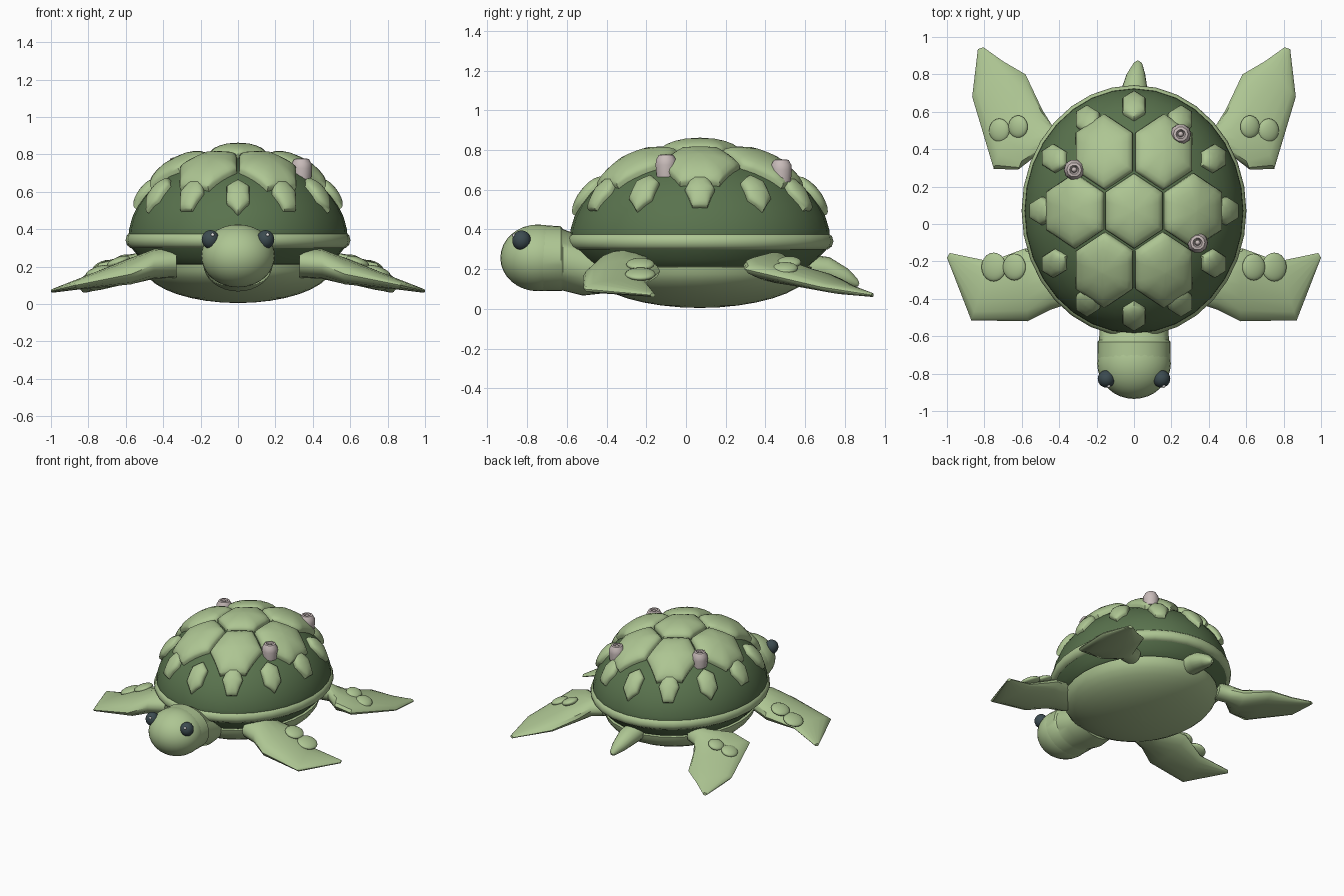
import bpy, bmesh, math
from mathutils import Vector

if "Cube" in bpy.data.objects:
    bpy.data.objects.remove(bpy.data.objects["Cube"])


def material(name, rgb):
    m = bpy.data.materials.new(name)
    m.use_nodes = True
    m.diffuse_color = (*rgb, 1)
    bsdf = m.node_tree.nodes["Principled BSDF"]
    bsdf.inputs["Base Color"].default_value = (*rgb, 1)
    bsdf.inputs["Roughness"].default_value = 0.7
    return m


LIGHT = material("light_green", (0.42, 0.56, 0.29))
DARK = material("dark_green", (0.10, 0.17, 0.075))
SLATE = material("eye_slate", (0.045, 0.07, 0.08))
SHELLY = material("barnacle_pink", (0.58, 0.50, 0.49))
WHITE = material("eye_glint", (0.85, 0.85, 0.85))

MID = 0.07                      # shell centre along y
A, B, C, BASE = 0.588, 0.658, 0.465, 0.335   # dome half-axes and base height


def finish(name, bm, mat, angle=40):
    bmesh.ops.recalc_face_normals(bm, faces=bm.faces)
    me = bpy.data.meshes.new(name)
    bm.to_mesh(me)
    bm.free()
    me.materials.append(mat)
    ob = bpy.data.objects.new(name, me)
    bpy.context.collection.objects.link(ob)
    bpy.ops.object.select_all(action="DESELECT")
    ob.select_set(True)
    bpy.context.view_layer.objects.active = ob
    bpy.ops.object.shade_smooth_by_angle(angle=math.radians(angle))
    return ob


def skin(name, rings, mat, angle=40):
    """Bridge a list of equal-length point rings and cap both ends."""
    bm = bmesh.new()
    rows = [[bm.verts.new(p) for p in ring] for ring in rings]
    n = len(rows[0])
    for r0, r1 in zip(rows, rows[1:]):
        for i in range(n):
            j = (i + 1) % n
            bm.faces.new((r0[i], r0[j], r1[j], r1[i]))
    bm.faces.new(rows[0])
    bm.faces.new(rows[-1])
    return finish(name, bm, mat, angle)


def oval(centre, u, v, n=16):
    centre, u, v = Vector(centre), Vector(u), Vector(v)
    angles = [2 * math.pi * i / n for i in range(n)]
    return [centre + u * math.cos(t) + v * math.sin(t) for t in angles]


def lathe(name, profile, a, b, mat, centre=(0, MID, 0), n=32):
    c = Vector(centre)
    rings = [oval(c + Vector((0, 0, z)), (a * s, 0, 0), (0, b * s, 0), n) for s, z in profile]
    return skin(name, rings, mat)


def ball(name, centre, size, mat, tilt=(0, 0, 0), seg=24):
    bm = bmesh.new()
    bmesh.ops.create_uvsphere(bm, u_segments=seg, v_segments=seg // 2, radius=1)
    ob = finish(name, bm, mat, 60)
    ob.location, ob.scale, ob.rotation_euler = centre, size, tilt
    return ob


# Shell dome with tucked-in underside
arc = [math.radians(d) for d in range(0, 90, 8)] + [math.radians(89.5)]
dome = [(math.cos(t), BASE + C * math.sin(t)) for t in arc]
lathe("shell_dome", [(0.5, 0.17), (0.8, 0.19), (0.9, 0.25), (0.97, 0.30)] + dome, A, B, DARK)

# Rim band around the shell
lathe("shell_rim", [(0.9, 0.385), (0.985, 0.38), (1.012, 0.365), (1.022, 0.34),
                    (1.01, 0.315), (0.98, 0.3), (0.9, 0.295)], A, B, LIGHT)

# Belly plate
bowl = [math.radians(d) for d in (1, 10, 20, 30, 40, 50, 60, 70, 80, 90)]
belly = [(math.sin(t), 0.21 - 0.205 * math.cos(t)) for t in bowl]
lathe("belly", belly + [(0.9, 0.225)], 0.51, 0.57, LIGHT)


def on_dome(x, y, lift):
    """Point on the dome above x, y, raised along the surface normal."""
    py = y - MID
    h = math.sqrt(max(0.004, 1 - (x / A) ** 2 - (py / B) ** 2))
    p = Vector((x, y, BASE + C * h))
    normal = Vector((x / A ** 2, py / B ** 2, h / C)).normalized()
    return p + normal * lift


PILLOW = [(1, -0.3), (0.985, 0.3), (0.93, 0.52), (0.8, 0.72), (0.6, 0.87), (0.35, 0.97), (0.03, 1)]


def scute(name, x, y, width, height, lift, steps=4):
    """Pillow-shaped hexagon that follows the dome."""
    corners = [Vector((width * sx, height * sy)) for sx, sy in
               ((0, 1), (-1, 0.5), (-1, -0.5), (0, -1), (1, -0.5), (1, 0.5))]
    outline = [corners[i].lerp(corners[(i + 1) % 6], k / steps)
               for i in range(6) for k in range(steps)]
    rings = [[on_dome(x + p.x * s, y + p.y * s, lift * h) for p in outline] for s, h in PILLOW]
    skin(name, rings, LIGHT, 50)


# Seven large scutes in a honeycomb
STEP, ROW = 0.31, 0.31
for row, cols in ((-1, (-0.5, 0.5)), (0, (-1, 0, 1)), (1, (-0.5, 0.5))):
    for col in cols:
        scute("large_scute", col * STEP, MID + row * ROW, 0.15, 0.2, 0.062)

# Twelve small scutes around the edge
for i in range(12):
    t = i * math.pi / 6
    scute("small_scute", 0.485 * math.cos(t), MID + 0.555 * math.sin(t), 0.06, 0.075, 0.042, 2)

# Barnacles: ridged cups with a sunken mouth
for x, y, z in ((-0.32, 0.29, 0.70), (0.25, 0.48, 0.67), (0.34, -0.1, 0.695)):
    cup = [(0.9, -0.03), (1, 0.03), (0.95, 0.055), (0.7, 0.08), (0.45, 0.083), (0.3, 0.06)]
    lathe("barnacle", cup, 0.056, 0.056, SHELLY, (x, y, z), 10)
    ball("barnacle_core", (x, y, z + 0.065), (0.016, 0.016, 0.02), SHELLY, seg=10)

# Head and neck
ball("head", (0, -0.745, 0.257), (0.197, 0.19, 0.168), LIGHT, seg=32)
skin("neck", [oval((0, y, z), (w, 0, 0), (0, 0, h), 32) for y, z, w, h in
              ((-0.74, 0.257, 0.194, 0.166), (-0.63, 0.253, 0.196, 0.163), (-0.62, 0.247, 0.186, 0.155),
               (-0.52, 0.215, 0.185, 0.148), (-0.4, 0.2, 0.17, 0.12))], LIGHT)

# Tail
skin("tail", [oval((x, y, z), (w, 0, 0), (0, 0.4 * h, h), 16) for x, y, z, w, h in
              ((0, 0.5, 0.22, 0.08, 0.07), (0, 0.7, 0.2, 0.075, 0.06), (0.01, 0.8, 0.16, 0.05, 0.042),
               (0.02, 0.855, 0.13, 0.025, 0.022), (0.02, 0.87, 0.122, 0.01, 0.008))], LIGHT)

# Flipper stations: leading point, trailing point, half thickness
FRONT = [((0.33, -0.42, 0.22), (0.33, -0.2, 0.22), 0.08),
         ((0.45, -0.46, 0.21), (0.44, -0.17, 0.22), 0.08),
         ((0.57, -0.52, 0.16), (0.58, -0.13, 0.19), 0.07),
         ((0.87, -0.515, 0.1), (0.77, -0.2, 0.13), 0.033),
         ((1.0, -0.18, 0.07), (0.985, -0.155, 0.07), 0.01)]
REAR = [((0.38, 0.36, 0.23), (0.36, 0.5, 0.22), 0.06),
        ((0.49, 0.39, 0.23), (0.44, 0.53, 0.21), 0.065),
        ((0.62, 0.29, 0.22), (0.49, 0.61, 0.17), 0.065),
        ((0.75, 0.295, 0.2), (0.58, 0.8, 0.13), 0.05),
        ((0.865, 0.68, 0.11), (0.7, 0.87, 0.095), 0.028),
        ((0.835, 0.935, 0.07), (0.805, 0.945, 0.07), 0.01)]
BUMPS = [(0.75, -0.23, 0.175, 0.07), (0.64, -0.23, 0.225, 0.065),
         (0.72, 0.5, 0.205, 0.058), (0.62, 0.52, 0.235, 0.055)]

for side, label in ((1, "left"), (-1, "right")):
    flip = Vector((side, 1, 1))
    for part, stations in (("front", FRONT), ("rear", REAR)):
        rings = []
        for lead, trail, thick in stations:
            p, q = Vector(lead) * flip, Vector(trail) * flip
            rings.append(oval((p + q) / 2, (q - p) / 2, (0, 0, thick), 16))
        skin(f"{label}_{part}_flipper", rings, LIGHT, 35)
    for x, y, z, r in BUMPS:
        ball(f"{label}_flipper_bump", (side * x, y, z), (r, r * 1.1, 0.025), LIGHT,
             (0, side * 0.35, 0), 20)
    # Eyes with a small glint
    ball(f"{label}_eye", (side * 0.147, -0.828, 0.345), (0.047, 0.047, 0.05), SLATE)
    ball(f"{label}_eye_glint", (side * 0.147 + 0.012, -0.867, 0.37), (0.009, 0.009, 0.009), WHITE, seg=10)
